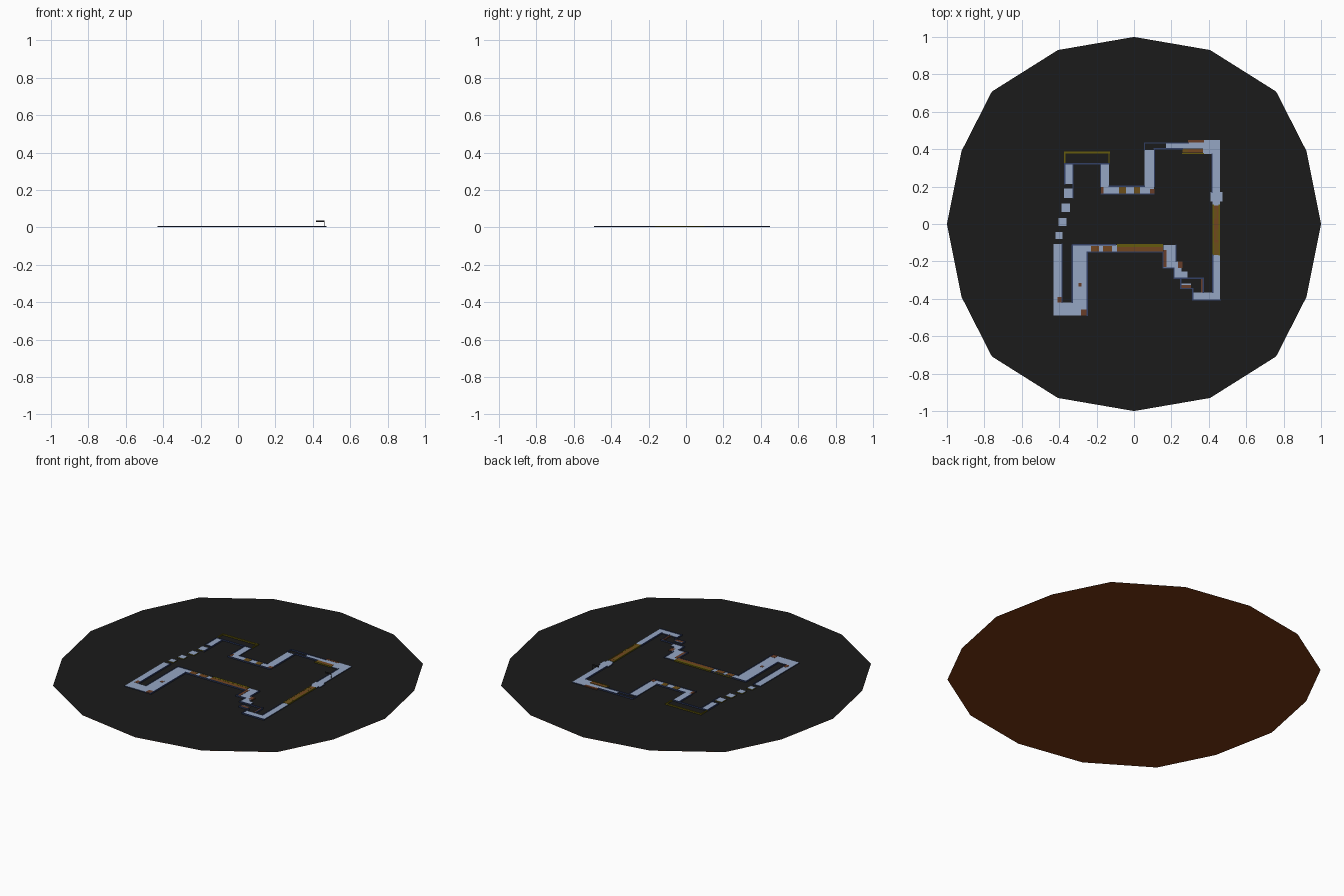
import bpy, bmesh

def mat(name, c):
    m = bpy.data.materials.new(name)
    m.diffuse_color = (*c, 1)
    return m

GREY = mat("charcoal", (0.0105, 0.0105, 0.0105))
EARTH = mat("dark earth", (0.19, 0.038, 0.006))
BLUE = mat("pale blue grey", (0.30, 0.38, 0.55))
NAVY = mat("navy edge", (0.032, 0.05, 0.13))
BROWN = mat("brown", (0.17, 0.062, 0.014))
RUST = mat("rust brown", (0.14, 0.048, 0.022))
OCHRE = mat("ochre brown", (0.15, 0.078, 0.010))
OLIVE = mat("olive edge", (0.13, 0.105, 0.004))
BLACK = mat("black sign", (0.010, 0.010, 0.012))

def finish(name, bm, mats):
    me = bpy.data.meshes.new(name)
    bm.to_mesh(me)
    bm.free()
    for m in mats:
        me.materials.append(m)
    ob = bpy.data.objects.new(name, me)
    bpy.context.collection.objects.link(ob)
    return ob

def slabs(name, rects, z0, z1, top, side):
    """Boxes from (x0, y0, x1, y1); upward faces take the top colour."""
    bm = bmesh.new()
    for x0, y0, x1, y1 in rects:
        r = bmesh.ops.create_cube(bm, size=1)
        for v in r["verts"]:
            v.co.x = x0 if v.co.x < 0 else x1
            v.co.y = y0 if v.co.y < 0 else y1
            v.co.z = z0 if v.co.z < 0 else z1
    bm.normal_update()
    for f in bm.faces:
        f.material_index = 0 if f.normal.z > 0.5 else 1
    return finish(name, bm, [top, side])

# Sixteen-sided ground: one quarter outline, mirrored round
q = [(1, 0), (0.922, 0.39), (0.76, 0.708), (0.407, 0.93), (0, 1)]
half = q + [(-x, y) for x, y in reversed(q[:-1])]
ring = half + [(-x, -y) for x, y in half[1:-1]]

def disc(name, z, m, up):
    bm = bmesh.new()
    f = bm.faces.new([bm.verts.new((x, y, z)) for x, y in ring])
    f.normal_update()
    if (f.normal.z > 0) != up:
        f.normal_flip()
    finish(name, bm, [m])

disc("ground_underside", 0, EARTH, False)
disc("ground_top", 0.001, GREY, True)

# Pale walkway
slabs("walkway", [
    (0.37, 0.375, 0.461, 0.448), (0.17, 0.404, 0.37, 0.435),
    (0.42, 0.10, 0.461, 0.375), (0.41, 0.12, 0.472, 0.17),
    (0.424, -0.365, 0.461, -0.165), (0.316, -0.405, 0.461, -0.365),
    (0.057, 0.20, 0.107, 0.395), (-0.177, 0.162, 0.107, 0.20),
    (-0.177, 0.20, -0.134, 0.32), (-0.368, 0.215, -0.33, 0.32),
    (-0.43, -0.424, -0.388, -0.107), (-0.43, -0.488, -0.252, -0.42),
    (-0.327, -0.424, -0.252, -0.113), (-0.252, -0.148, 0.155, -0.113),
    (0.157, -0.234, 0.222, -0.113),
], 0.001, 0.006, BLUE, NAVY)

# Shrinking stepping blocks on the left side
blocks = []
for i, (x, y) in enumerate([(-0.35, 0.165), (-0.365, 0.087), (-0.383, 0.01), (-0.401, -0.062)]):
    h = 0.025 - 0.002 * i
    blocks.append((x - h, y - h, x + h, y + h))
slabs("stepping_blocks", blocks, 0.001, 0.006, BLUE, OLIVE)

# Diagonal stairs leading to the lower right corner
slabs("stairs", [(0.20, -0.236, 0.257, -0.20), (0.216, -0.285, 0.255, -0.236),
                 (0.25, -0.285, 0.285, -0.255)], 0.001, 0.0062, BLUE, NAVY)

# Brown bridges
slabs("bridges", [
    (0.427, -0.165, 0.452, 0.10), (0.29, 0.381, 0.37, 0.402),
    (-0.091, -0.148, 0.155, -0.122),
    (-0.23, -0.148, -0.188, -0.118), (-0.166, -0.148, -0.118, -0.118),
], 0.001, 0.0075, BROWN, OLIVE)

# Ochre planks laid across the paths
slabs("planks", [
    (-0.08, 0.164, -0.043, 0.198), (0, 0.164, 0.032, 0.198),
    (0.427, -0.165, 0.45, -0.10), (0.435, -0.085, 0.455, -0.03), (0.427, 0.03, 0.445, 0.08),
    (0.26, 0.381, 0.29, 0.402),
], 0.001, 0.0078, OCHRE, OLIVE)

# Rusty patches at corners
slabs("patches", [
    (0.29, 0.435, 0.375, 0.45), (-0.177, 0.164, -0.163, 0.198),
    (0.086, 0.162, 0.11, 0.187), (-0.408, -0.42, -0.388, -0.39),
    (-0.284, -0.488, -0.252, -0.456), (-0.297, -0.333, -0.28, -0.315),
    (0.157, -0.23, 0.175, -0.14), (0.236, -0.236, 0.26, -0.20),
    (0.358, -0.365, 0.367, -0.29), (0.25, -0.342, 0.305, -0.325),
], 0.001, 0.007, RUST, RUST)

def kerbs(name, lines, m, w=0.006):
    """Thin rails along axis-aligned lines."""
    h = w / 2
    slabs(name, [(min(a, c) - h, min(b, d) - h, max(a, c) + h, max(b, d) + h)
                 for a, b, c, d in lines], 0.001, 0.0085, m, m)

kerbs("navy_kerbs", [
    (0.057, 0.434, 0.29, 0.434), (0.057, 0.395, 0.057, 0.434), (0.107, 0.402, 0.26, 0.402),
    (0.109, 0.20, 0.109, 0.402), (-0.177, 0.16, 0.107, 0.16), (-0.134, 0.202, 0.057, 0.202),
    (-0.179, 0.20, -0.179, 0.32), (-0.37, 0.322, -0.134, 0.322),
    (-0.327, 0.14, -0.327, 0.32), (-0.37, 0.215, -0.37, 0.32),
    (-0.384, -0.42, -0.384, -0.107), (-0.330, -0.42, -0.330, -0.113),
    (-0.327, -0.111, -0.10, -0.111), (-0.25, -0.488, -0.25, -0.15),
    (-0.252, -0.15, 0.155, -0.15), (0.155, -0.236, 0.155, -0.15),
    (0.225, -0.20, 0.225, -0.113), (0.155, -0.236, 0.214, -0.236),
    (0.214, -0.287, 0.214, -0.236), (0.214, -0.29, 0.37, -0.29),
    (0.25, -0.345, 0.25, -0.29), (0.25, -0.345, 0.316, -0.345),
    (0.314, -0.407, 0.314, -0.345), (0.37, -0.365, 0.37, -0.29),
    (0.316, -0.407, 0.461, -0.407), (0.421, -0.365, 0.421, -0.165), (0.418, 0.17, 0.418, 0.375),
], NAVY)
kerbs("olive_kerbs", [
    (-0.37, 0.322, -0.37, 0.382), (-0.134, 0.322, -0.134, 0.382), (0.26, 0.377, 0.37, 0.377),
    (0.456, -0.165, 0.456, 0.10), (0.424, -0.165, 0.424, 0.10),
    (-0.23, -0.111, -0.10, -0.111),
], OLIVE)
kerbs("top_left_rail", [(-0.37, 0.382, -0.134, 0.382)], OLIVE, 0.009)
slabs("bridge_trim", [(-0.091, -0.122, 0.155, -0.107)], 0.001, 0.0082, OLIVE, OLIVE)
slabs("pale_rail", [(0.25, -0.325, 0.305, -0.319)], 0.001, 0.007, BLUE, NAVY)

# Small sign on a post over the right-hand path
slabs("sign_post", [(0.459, 0.248, 0.462, 0.249)], 0.006, 0.03, BLACK, BLACK)
slabs("sign_board", [(0.417, 0.248, 0.462, 0.249)], 0.028, 0.038, BLACK, BLACK)
